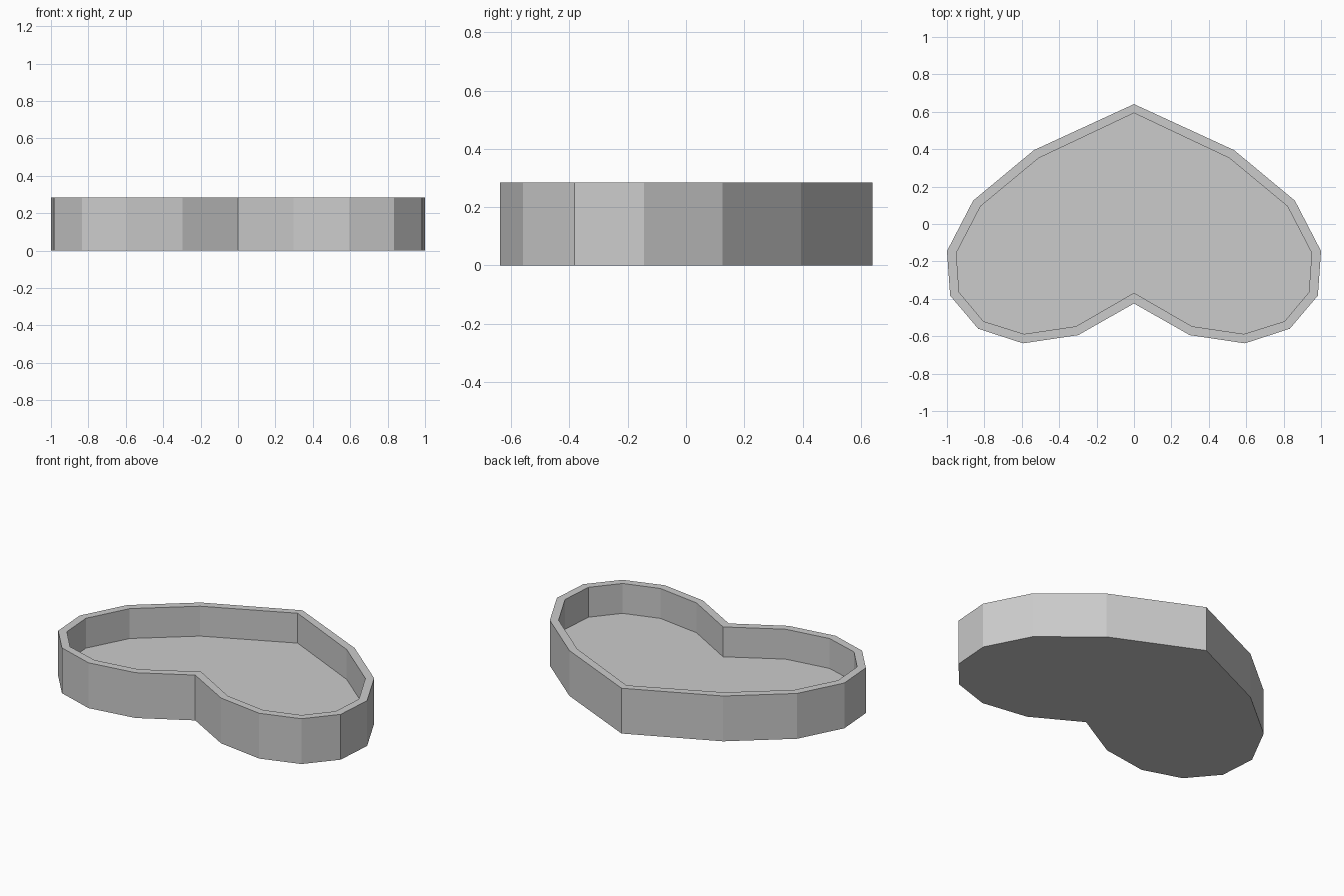
import bpy
import bmesh

if "Cube" in bpy.data.objects:
    bpy.data.objects.remove(bpy.data.objects["Cube"], do_unlink=True)

HEIGHT = 0.285
FLOOR = 0.097

# Right-hand halves of the heart outlines, from the tip round to the notch
OUTER = [(0, 0.641), (0.535, 0.395), (0.86, 0.125), (1, -0.145), (0.983, -0.383),
         (0.833, -0.56), (0.593, -0.638), (0.298, -0.594), (0, -0.425)]
INNER = [(0, 0.593), (0.51, 0.352), (0.82, 0.095), (0.95, -0.155), (0.935, -0.365),
         (0.805, -0.52), (0.588, -0.588), (0.31, -0.547), (0, -0.368)]


def mirrored(half):
    """Close a half outline across x = 0."""
    return half + [(-x, y) for x, y in reversed(half[1:-1])]


def material(name, value):
    mat = bpy.data.materials.new(name)
    mat.use_nodes = True
    colour = (value, value, value, 1)
    mat.diffuse_color = colour
    mat.node_tree.nodes["Principled BSDF"].inputs["Base Color"].default_value = colour
    return mat


# Heart-shaped tray: base, outer wall, rim, inner wall and floor
bm = bmesh.new()
rings = []
for half, z in ((OUTER, 0), (OUTER, HEIGHT), (INNER, HEIGHT), (INNER, FLOOR)):
    rings.append([bm.verts.new((x, y, z)) for x, y in mirrored(half)])
for lower, upper in zip(rings, rings[1:]):
    for i in range(len(lower)):
        j = (i + 1) % len(lower)
        bm.faces.new((lower[i], lower[j], upper[j], upper[i]))
bm.faces.new(rings[0])
bm.faces.new(rings[-1])
bmesh.ops.recalc_face_normals(bm, faces=bm.faces)

mesh = bpy.data.meshes.new("heart_tray")
bm.to_mesh(mesh)
bm.free()
mesh.materials.append(material("light_grey", 0.6))
tray = bpy.data.objects.new("heart_tray", mesh)
bpy.context.collection.objects.link(tray)
